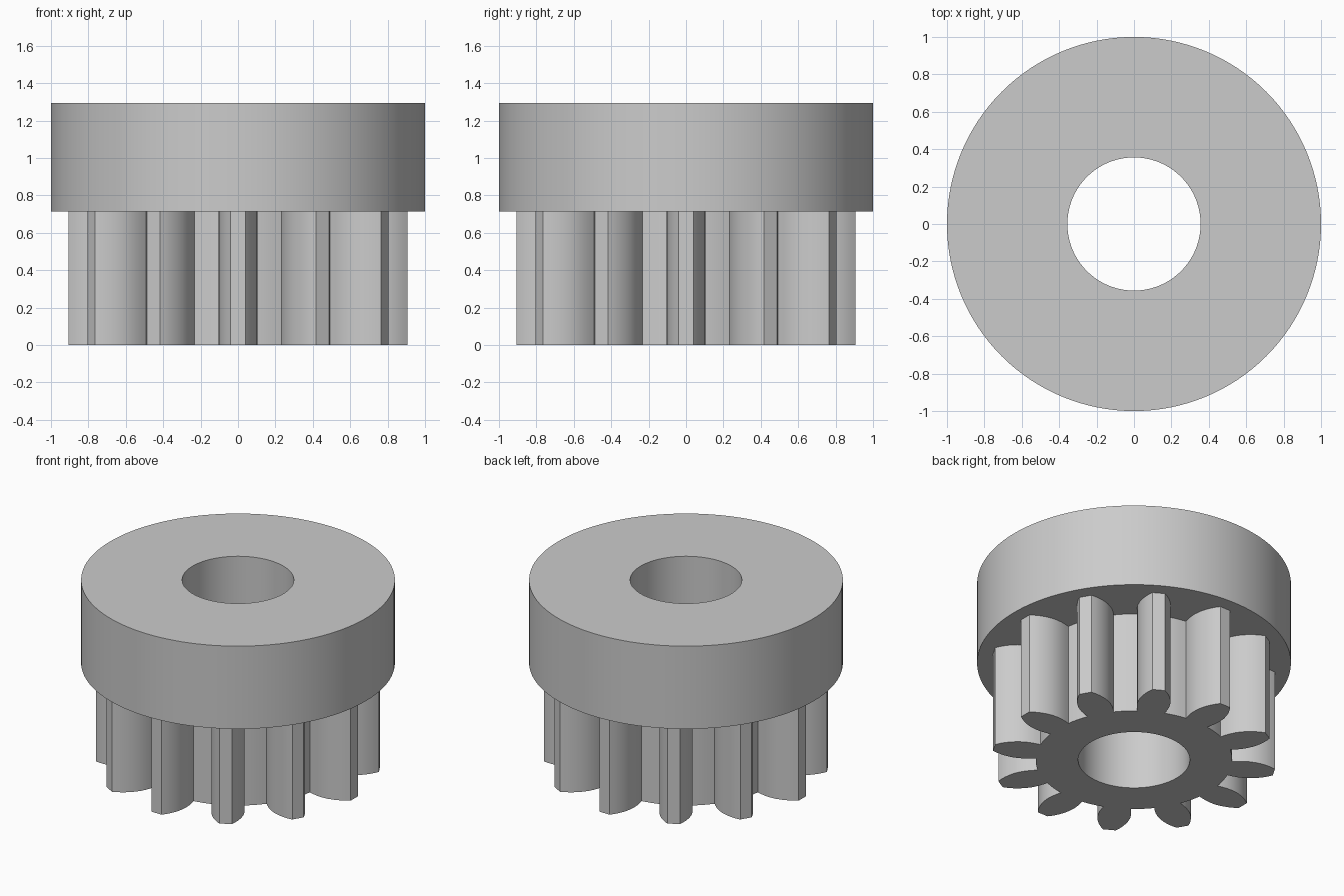
import bpy, bmesh
from math import sin, cos, pi, radians, atan2

cube = bpy.data.objects.get("Cube")
if cube:
    bpy.data.objects.remove(cube, do_unlink=True)

BORE = 0.356
TEETH = 12
JOINT_Z, TOP_Z = 0.713, 1.295

grey = bpy.data.materials.new("plain_grey")
grey.use_nodes = True
colour = (0.6, 0.6, 0.6, 1.0)
grey.diffuse_color = colour
grey.node_tree.nodes["Principled BSDF"].inputs["Base Color"].default_value = colour


def circle(radius, count=128):
    return [(radius * cos(2 * pi * i / count), radius * sin(2 * pi * i / count))
            for i in range(count)]


def bored_prism(name, outline, z0, z1):
    """Extrude an outline with the round bore cut through it."""
    bm = bmesh.new()
    edges = []
    for loop in (outline, circle(BORE)):
        verts = [bm.verts.new((x, y, z0)) for x, y in loop]
        edges += [bm.edges.new((verts[i - 1], verts[i])) for i in range(len(verts))]
    bmesh.ops.triangle_fill(bm, edges=edges, use_beauty=True, normal=(0, 0, -1))
    ext = bmesh.ops.extrude_face_region(bm, geom=bm.faces[:], use_keep_orig=True)
    top = [v for v in ext["geom"] if isinstance(v, bmesh.types.BMVert)]
    bmesh.ops.translate(bm, verts=top, vec=(0, 0, z1 - z0))
    bmesh.ops.recalc_face_normals(bm, faces=bm.faces[:])
    mesh = bpy.data.meshes.new(name)
    bm.to_mesh(mesh)
    bm.free()
    mesh.materials.append(grey)
    obj = bpy.data.objects.new(name, mesh)
    bpy.context.collection.objects.link(obj)
    bpy.ops.object.select_all(action='DESELECT')
    obj.select_set(True)
    bpy.context.view_layer.objects.active = obj
    bpy.ops.object.shade_smooth_by_angle(angle=radians(30))
    return obj


# Half tooth from root to tip: (distance from axis, half width)
flank = [(0.62, 0.088), (0.65, 0.096), (0.69, 0.103), (0.73, 0.105), (0.77, 0.101),
         (0.81, 0.091), (0.845, 0.077), (0.877, 0.06), (0.905, 0.04)]
tooth = [(r, -h) for r, h in flank] + [(r, h) for r, h in reversed(flank)]

# Root arc points in the gap after each tooth
root_r = (0.62 ** 2 + 0.088 ** 2) ** 0.5
a0 = atan2(0.088, 0.62)
gap = 2 * pi / TEETH - 2 * a0
tooth += [(root_r * cos(a0 + gap * k / 4), root_r * sin(a0 + gap * k / 4))
          for k in (1, 2, 3)]

# Repeat the tooth around the axis
gear_outline = []
for i in range(TEETH):
    c, s = cos(2 * pi * i / TEETH), sin(2 * pi * i / TEETH)
    gear_outline += [(x * c - y * s, x * s + y * c) for x, y in tooth]

bored_prism("toothed_gear", gear_outline, 0.0, JOINT_Z)
bored_prism("round_collar", circle(1.0), JOINT_Z, TOP_Z)
